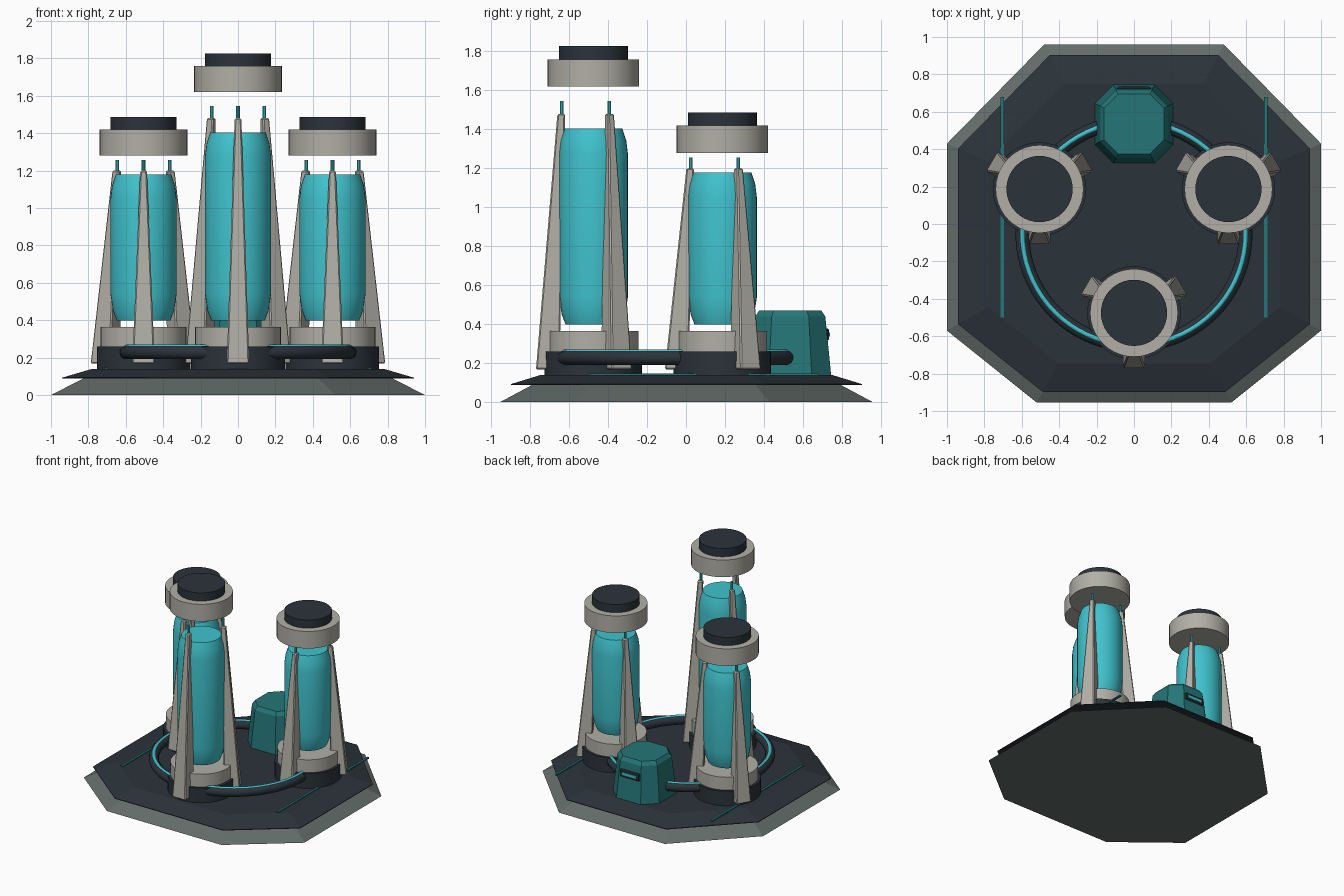
import bpy, bmesh
from math import pi, cos, sin, radians
from mathutils import Matrix

if "Cube" in bpy.data.objects:
    bpy.data.objects.remove(bpy.data.objects["Cube"])


def material(name, rgb):
    m = bpy.data.materials.new(name)
    m.use_nodes = True
    m.diffuse_color = (*rgb, 1)
    m.node_tree.nodes["Principled BSDF"].inputs["Base Color"].default_value = (*rgb, 1)
    return m


CYAN = material("cyan glass", (0.052, 0.55, 0.62))
STONE = material("warm grey", (0.44, 0.43, 0.38))
DARK = material("dark slate", (0.024, 0.033, 0.042))
GREY = material("green grey", (0.125, 0.152, 0.144))
TEAL = material("dark teal", (0.018, 0.18, 0.185))


def loft(name, loops, mat, smooth=False, bevel=0, matrix=None):
    """Skin a stack of equal-length point loops and cap both ends."""
    bm = bmesh.new()
    rings = [[bm.verts.new(p) for p in loop] for loop in loops]
    for a, b in zip(rings, rings[1:]):
        for i in range(len(a)):
            j = (i + 1) % len(a)
            bm.faces.new((a[i], a[j], b[j], b[i]))
    bm.faces.new(rings[0][::-1])
    bm.faces.new(rings[-1])
    if matrix:
        bm.transform(matrix)
    bmesh.ops.recalc_face_normals(bm, faces=bm.faces)
    me = bpy.data.meshes.new(name)
    bm.to_mesh(me)
    bm.free()
    me.materials.append(mat)
    ob = bpy.data.objects.new(name, me)
    bpy.context.collection.objects.link(ob)
    if bevel:
        mod = ob.modifiers.new("bevel", "BEVEL")
        mod.width = bevel
        mod.segments = 1
    if smooth:
        shade(ob)
    return ob


def shade(ob):
    bpy.ops.object.select_all(action="DESELECT")
    ob.select_set(True)
    bpy.context.view_layer.objects.active = ob
    bpy.ops.object.shade_smooth_by_angle(angle=radians(30))


def lathe(name, profile, mat, centre, n=40):
    loops = [[(r * cos(2 * pi * i / n), r * sin(2 * pi * i / n), z) for i in range(n)]
             for r, z in profile]
    return loft(name, loops, mat, True, matrix=Matrix.Translation((*centre, 0)))


def rect(x0, x1, y0, y1, z):
    return [(x0, y0, z), (x1, y0, z), (x1, y1, z), (x0, y1, z)]


def box(name, x0, x1, y0, y1, z0, z1, mat, bevel=0):
    return loft(name, [rect(x0, x1, y0, y1, z0), rect(x0, x1, y0, y1, z1)], mat, bevel=bevel)


def torus(name, major, minor, centre, z, mat):
    bpy.ops.mesh.primitive_torus_add(location=(*centre, z), major_radius=major,
                                     minor_radius=minor, major_segments=72, minor_segments=14)
    ob = bpy.context.object
    ob.name = name
    ob.data.materials.append(mat)
    shade(ob)


# Octagonal platform: sloped foundation and a shallow dark deck
half = [(0.52, -0.955), (1.0, -0.57), (1.0, 0.43), (0.48, 0.96)]
outline = half + [(-x, y) for x, y in reversed(half)]


def octagon(scale, z):
    return [(x * scale, y * scale, z) for x, y in outline]


loft("foundation", [octagon(1, 0), octagon(0.82, 0.092)], GREY)
loft("deck", [octagon(0.94, 0.088), octagon(0.94, 0.093), octagon(0.78, 0.14)], DARK)

# Thin strips along both sides of the deck
for side, s in (("left", 1), ("right", -1)):
    box(side + "_deck_strip", s * 0.705 - 0.009, s * 0.705 + 0.009, -0.5, 0.68, 0.136, 0.147, TEAL)

# Ring conduit with a glowing line on top
RING = (0, -0.05)
torus("ring_conduit", 0.597, 0.037, RING, 0.228, DARK)
torus("ring_light", 0.597, 0.013, RING, 0.257, CYAN)


def tower(name, centre, glass_top, strut_top, pin_top, cap):
    lathe(name + "_drum", [(0.25, 0.135), (0.25, 0.26)], DARK, centre)
    lathe(name + "_collar", [(0.23, 0.26), (0.23, 0.365)], STONE, centre)
    lathe(name + "_glass", [(0.143, 0.398), (0.163, 0.45), (0.177, 0.54),
                            (0.177, glass_top - 0.13), (0.168, glass_top - 0.06),
                            (0.148, glass_top)], CYAN, centre)
    lathe(name + "_cap", [(0.235, cap), (0.235, cap + 0.14)], STONE, centre)
    lathe(name + "_cap_lid", [(0.177, cap + 0.14), (0.177, cap + 0.207)], DARK, centre)
    # Three tapered buttresses, each topped by a pin
    for k in range(3):
        place = Matrix.Translation((*centre, 0)) @ Matrix.Rotation(radians(30 + 120 * k), 4, "Z")
        loft(f"{name}_strut_{k + 1}", [rect(0.175, 0.295, -0.06, 0.06, 0.168),
                                       rect(0.145, 0.185, -0.018, 0.018, strut_top)],
             STONE, bevel=0.007, matrix=place)
        x, y, _ = place @ Matrix.Translation((0.162, 0, 0)).to_translation()
        lathe(f"{name}_pin_{k + 1}", [(0.01, strut_top - 0.05), (0.01, pin_top)], CYAN, (x, y), 10)


tower("front_tower", (0, -0.475), 1.405, 1.48, 1.545, 1.62)
tower("left_tower", (0.505, 0.187), 1.18, 1.2, 1.257, 1.28)
tower("right_tower", (-0.505, 0.187), 1.18, 1.2, 1.257, 1.28)


# Control cabin at the back: tapered, with cut corners and a chamfered roof
def cut_square(h, cut, z):
    c = h - cut
    return [(c, -h, z), (h, -c, z), (h, c, z), (c, h, z),
            (-c, h, z), (-h, c, z), (-h, -c, z), (-c, -h, z)]


loft("cabin", [cut_square(0.21, 0.1, 0.138), cut_square(0.18, 0.085, 0.44),
               cut_square(0.16, 0.075, 0.47)], TEAL, matrix=Matrix.Translation((0, 0.535, 0)))
box("cabin_window_frame", -0.09, 0.09, 0.66, 0.735, 0.317, 0.378, DARK, 0.008)
box("cabin_window", -0.065, 0.065, 0.73, 0.738, 0.336, 0.358, CYAN)
